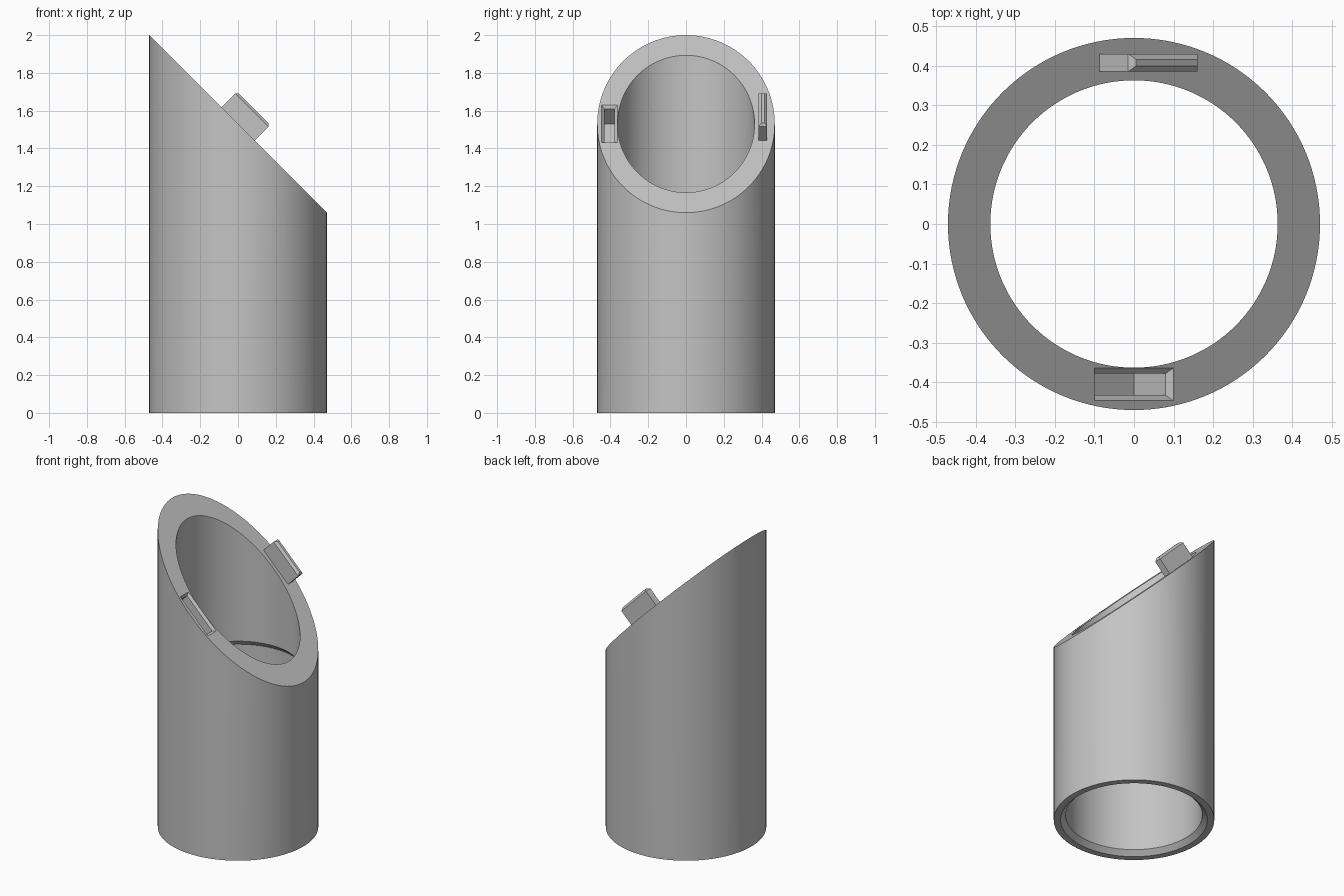
import bpy
import bmesh
import math
from mathutils import Matrix, Vector

if "Cube" in bpy.data.objects:
    bpy.data.objects.remove(bpy.data.objects["Cube"])

SEGMENTS = 128
CUT_HEIGHT = 1.53          # height of the 45 degree mouth on the axis
OUTER, BORE, SOCKET = 0.47, 0.363, 0.40
BEVEL = 0.014

grey = bpy.data.materials.new("plain_grey")
grey.use_nodes = True
grey.diffuse_color = (0.55, 0.55, 0.55, 1)
grey.node_tree.nodes["Principled BSDF"].inputs["Base Color"].default_value = grey.diffuse_color


def make_object(name, bm):
    bmesh.ops.recalc_face_normals(bm, faces=bm.faces)
    mesh = bpy.data.meshes.new(name)
    bm.to_mesh(mesh)
    bm.free()
    mesh.materials.append(grey)
    obj = bpy.data.objects.new(name, mesh)
    bpy.context.collection.objects.link(obj)
    return obj


def bridge(bm, a, b):
    for i in range(len(a)):
        j = (i + 1) % len(a)
        bm.faces.new((a[i], a[j], b[j], b[i]))


def lathe_tube(name, profile):
    """Closed profile of (radius, height); height None lies on the slanted mouth."""
    bm = bmesh.new()
    rings = []
    for radius, height in profile:
        ring = []
        for i in range(SEGMENTS):
            angle = math.tau * i / SEGMENTS
            x, y = radius * math.cos(angle), radius * math.sin(angle)
            z = CUT_HEIGHT - x if height is None else height
            ring.append(bm.verts.new((x, y, z)))
        rings.append(ring)
    for k, ring in enumerate(rings):
        bridge(bm, ring, rings[(k + 1) % len(rings)])
    return make_object(name, bm)


def mouth_block(name, y, sections):
    """Stacked rectangles (half length, half width, height) standing on the mouth."""
    bm = bmesh.new()
    place = Matrix.Translation((0, y, CUT_HEIGHT)) @ Matrix.Rotation(math.pi / 4, 4, "Y")
    rings = [[bm.verts.new(place @ Vector((sx * u, sy * w, h)))
              for sx, sy in ((-1, -1), (1, -1), (1, 1), (-1, 1))]
             for u, w, h in sections]
    for a, b in zip(rings, rings[1:]):
        bridge(bm, a, b)
    bm.faces.new(rings[0])
    bm.faces.new(rings[-1])
    return make_object(name, bm)


# Tube: chamfered socket from below, narrower bore above, slanted mouth
tube = lathe_tube("slanted_tube", [
    (OUTER, 0), (OUTER, None), (BORE, None), (BORE, 1.03),
    (SOCKET, 0.993), (SOCKET, 0.03), (0.43, 0)])

# Alignment slot with a flared rim, cut into the front of the mouth
half_u, half_w = 0.127, 0.0275
cutter = mouth_block("slot_cutter", -0.405, [
    (half_u, half_w, -0.127),
    (half_u, half_w, -BEVEL),
    (half_u + 2 * BEVEL, half_w + 2 * BEVEL, BEVEL)])
cutter.hide_render = True

boolean = tube.modifiers.new("slot", "BOOLEAN")
boolean.operation = "DIFFERENCE"
boolean.solver = "EXACT"
boolean.object = cutter
bpy.ops.object.select_all(action="DESELECT")
bpy.context.view_layer.objects.active = tube
tube.select_set(True)
bpy.ops.object.modifier_apply(modifier=boolean.name)
bpy.data.objects.remove(cutter)
bpy.ops.object.shade_smooth_by_angle(angle=math.radians(30))

# Matching tab with a chamfered tip, on the back of the mouth
half_u, half_w = 0.124, 0.0225
mouth_block("alignment_tab", 0.4075, [
    (half_u, half_w, -0.01),
    (half_u, half_w, 0.117 - BEVEL),
    (half_u - BEVEL, half_w - BEVEL, 0.117)])
